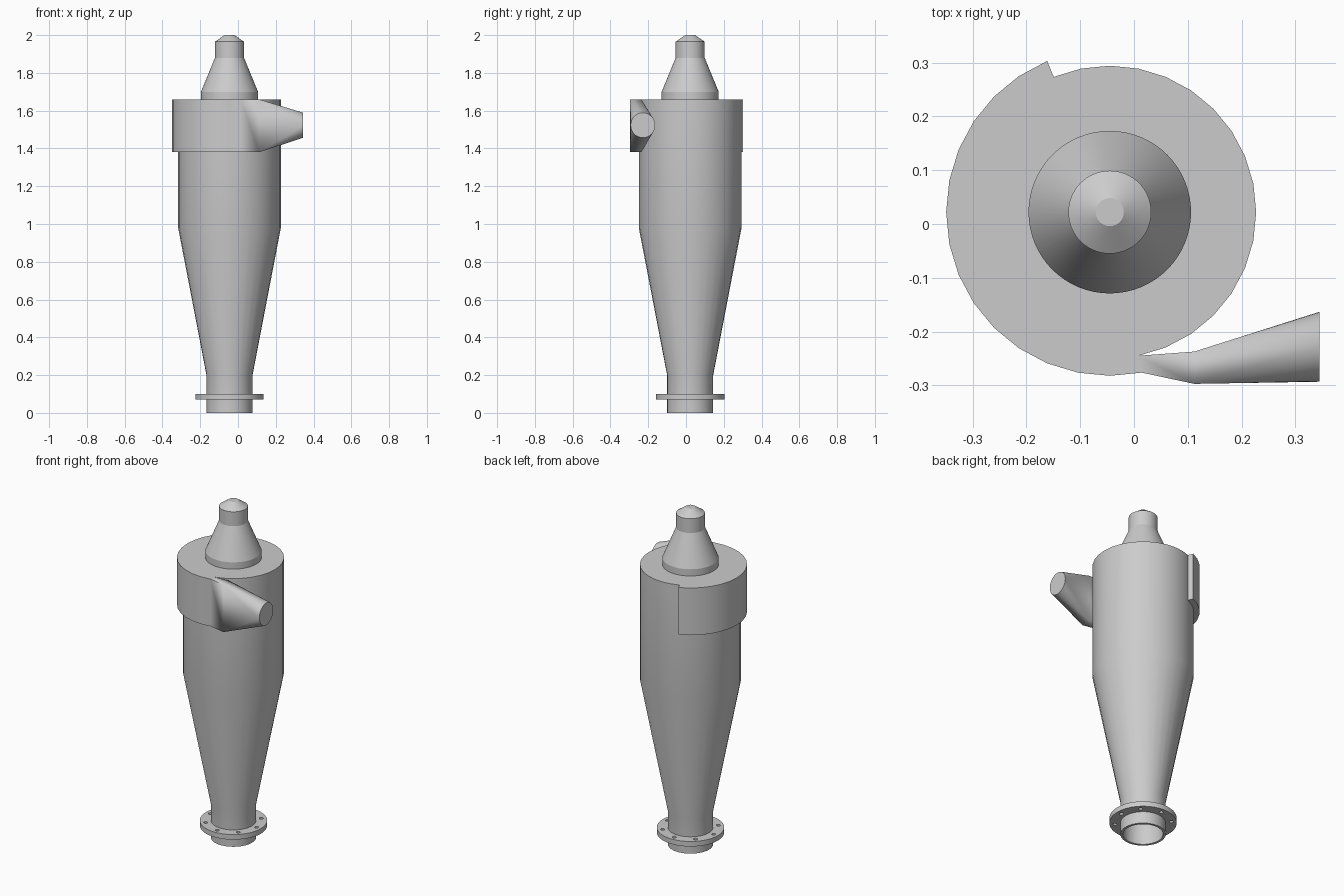
import bpy, bmesh
from math import cos, sin, pi, radians
from mathutils import Matrix

if "Cube" in bpy.data.objects:
    bpy.data.objects.remove(bpy.data.objects["Cube"])

CX, CY = -0.045, 0.022          # vertical axis of the vessel
TOP, BAND = 1.66, 1.38          # top and bottom of the volute

steel = bpy.data.materials.new("plain_grey_steel")
steel.use_nodes = True
GREY = (0.6, 0.6, 0.6, 1)
steel.diffuse_color = GREY
steel.node_tree.nodes["Principled BSDF"].inputs["Base Color"].default_value = GREY


def finish(bm, name):
    bmesh.ops.remove_doubles(bm, verts=bm.verts, dist=1e-5)
    bmesh.ops.recalc_face_normals(bm, faces=bm.faces)
    mesh = bpy.data.meshes.new(name)
    bm.to_mesh(mesh)
    bm.free()
    mesh.materials.append(steel)
    ob = bpy.data.objects.new(name, mesh)
    bpy.context.collection.objects.link(ob)
    return ob


def smooth(ob, angle=25):
    bpy.ops.object.select_all(action='DESELECT')
    ob.select_set(True)
    bpy.context.view_layer.objects.active = ob
    bpy.ops.object.shade_smooth_by_angle(angle=radians(angle))


def revolve(name, profile, sides):
    """Spin (radius, height) points about the vessel axis."""
    bm = bmesh.new()
    vs = [bm.verts.new((CX + r, CY, z)) for r, z in profile]
    edges = [bm.edges.new(pair) for pair in zip(vs, vs[1:])]
    bmesh.ops.spin(bm, geom=vs + edges, cent=(CX, CY, 0), axis=(0, 0, 1),
                   angle=2 * pi, steps=sides, use_merge=True)
    return finish(bm, name)


# Hollow vessel: barrel, cone and discharge pipe, open at the bottom
smooth(revolve("vessel_body", [
    (0, TOP), (0.272, TOP), (0.272, 0.98), (0.122, 0.2), (0.122, 0),
    (0.108, 0), (0.108, 0.2), (0.256, 0.98), (0.256, 1.64), (0, 1.64)], 32))

# Outlet hood on top
smooth(revolve("outlet_hood", [
    (0, TOP), (0.151, TOP), (0.151, 1.7), (0.077, 1.88),
    (0.077, 1.965), (0.026, 2), (0, 2)], 64), 20)

# Bolted flange round the discharge pipe
flange = revolve("discharge_flange", [
    (0.12, 0.07), (0.181, 0.07), (0.181, 0.1), (0.12, 0.1), (0.12, 0.07)], 64)
bm = bmesh.new()
for i in range(8):
    a = i * pi / 4
    bmesh.ops.create_cone(bm, cap_ends=True, segments=16, radius1=0.011, radius2=0.011, depth=0.1,
                          matrix=Matrix.Translation((CX + 0.152 * cos(a), CY + 0.152 * sin(a), 0.085)))
drill = finish(bm, "bolt_hole_cutter")
drill.hide_render = True
cut = flange.modifiers.new("bolt_holes", 'BOOLEAN')
cut.object = drill
cut.operation = 'DIFFERENCE'
cut.solver = 'EXACT'
bpy.context.view_layer.objects.active = flange
bpy.ops.object.modifier_apply(modifier=cut.name)
bpy.data.objects.remove(drill)
smooth(flange)

# Volute band wrapping the barrel, ending in a straight tangential duct
bm = bmesh.new()
sections = []
for i in range(10, 26):
    a = i * pi / 16
    sections.append([(CX + r * cos(a), CY + r * sin(a)) for r in (0.304, 0.272)])
sections.append([(0.112, -0.297), (0.112, -0.237)])
rings = []
for outer, inner in sections:
    rings.append([bm.verts.new((*p, z)) for p, z in
                  ((inner, TOP), (outer, TOP), (outer, BAND), (inner, BAND))])
bm.faces.new(rings[0])
for a, b in zip(rings, rings[1:]):
    for k in range(4):
        n = (k + 1) % 4
        bm.faces.new((a[k], a[n], b[n], b[k]))

# Square-to-round inlet: each duct corner fans out to a quarter of the circle
corners, N = rings[-1], 32
rim = [bm.verts.new((0.345, -0.228 + 0.065 * cos(2 * pi * i / N),
                     1.523 + 0.066 * sin(2 * pi * i / N))) for i in range(N)]
for k in range(4):
    q = N // 4
    for i in range(k * q, (k + 1) * q):
        bm.faces.new((corners[k], rim[i], rim[(i + 1) % N]))
    bm.faces.new((corners[k], corners[(k + 1) % 4], rim[(k + 1) * q % N]))
bm.faces.new(rim)
smooth(finish(bm, "volute_inlet"))
